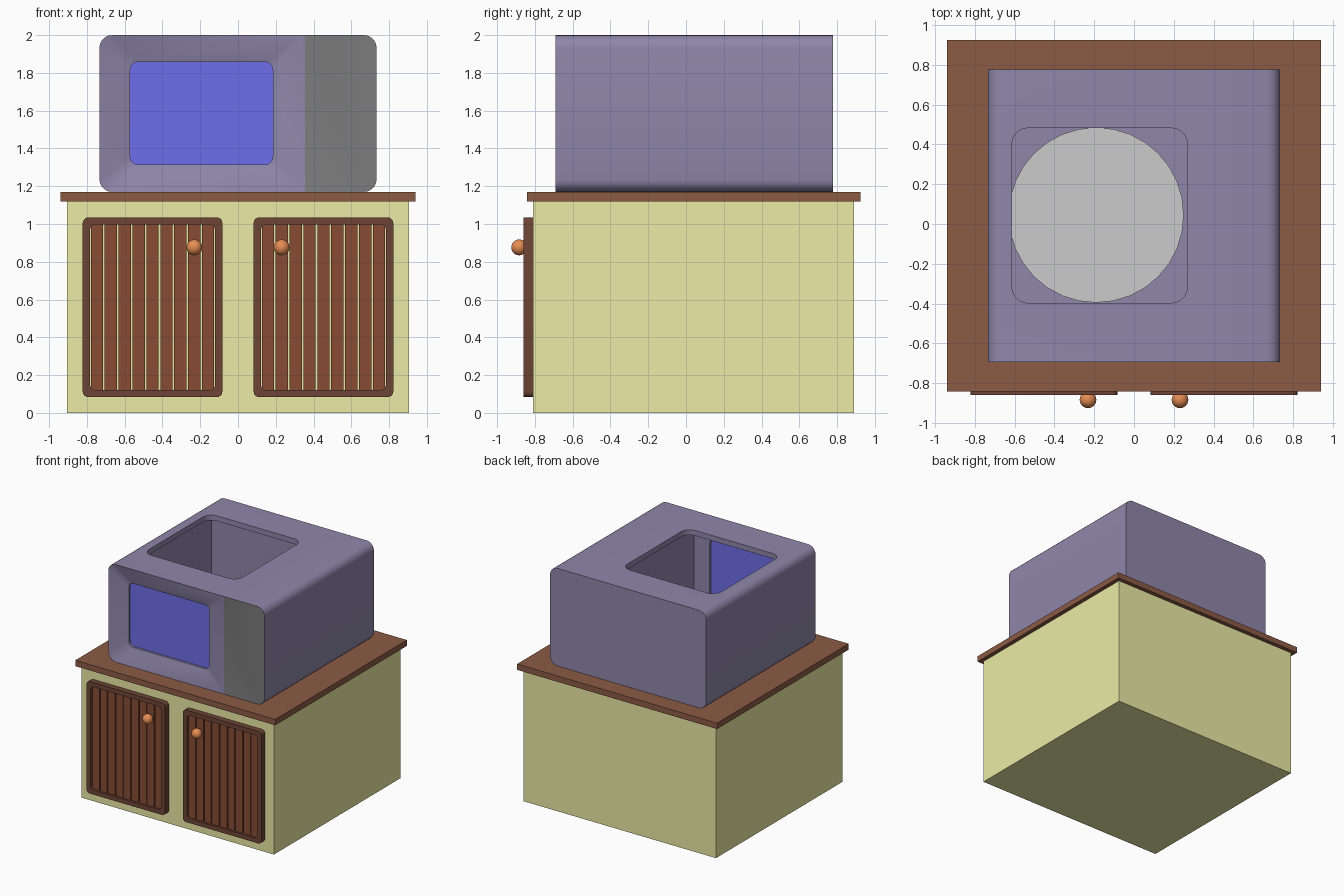
import bpy, bmesh, math

if "Cube" in bpy.data.objects:
    bpy.data.objects.remove(bpy.data.objects["Cube"])


def material(name, r, g, b):
    m = bpy.data.materials.new(name)
    m.diffuse_color = (r, g, b, 1)
    m.use_nodes = True
    m.node_tree.nodes["Principled BSDF"].inputs["Base Color"].default_value = m.diffuse_color
    return m


PURPLE = material("purple", 0.275, 0.243, 0.406)
BLUE = material("blue", 0.155, 0.155, 0.83)
CREAM = material("cream", 0.83, 0.83, 0.38)
COUNTER = material("counter_brown", 0.264, 0.104, 0.059)
SLAT = material("slat_brown", 0.243, 0.073, 0.036)
FRAME = material("frame_brown", 0.155, 0.059, 0.036)
COPPER = material("copper", 0.787, 0.264, 0.084)
DARK = material("panel_grey", 0.205, 0.205, 0.205)


def finish(name, bm, *mats, smooth=False):
    bmesh.ops.remove_doubles(bm, verts=bm.verts, dist=1e-5)
    bmesh.ops.recalc_face_normals(bm, faces=bm.faces)
    me = bpy.data.meshes.new(name)
    bm.to_mesh(me)
    bm.free()
    for m in mats:
        me.materials.append(m)
    ob = bpy.data.objects.new(name, me)
    bpy.context.collection.objects.link(ob)
    if smooth:
        bpy.ops.object.select_all(action='DESELECT')
        ob.select_set(True)
        bpy.context.view_layer.objects.active = ob
        bpy.ops.object.shade_smooth_by_angle(angle=math.radians(35))
    return ob


def box(name, x0, x1, y0, y1, z0, z1, *mats):
    bm = bmesh.new()
    bmesh.ops.create_cube(bm, size=1)
    for v in bm.verts:
        v.co.x = x0 if v.co.x < 0 else x1
        v.co.y = y0 if v.co.y < 0 else y1
        v.co.z = z0 if v.co.z < 0 else z1
    return finish(name, bm, *mats)


def rounded(u0, u1, v0, v1, r_right, r_left, n=5):
    """Rounded rectangle, n+1 points a corner, from the lower right corner."""
    pts = []
    for k, (u, v, su, sv, r) in enumerate(((u1, v0, -1, 1, r_right), (u1, v1, -1, -1, r_right),
                                           (u0, v1, 1, -1, r_left), (u0, v0, 1, 1, r_left))):
        for i in range(n + 1):
            a = math.radians(-90 + 90 * k + 90 * i / n)
            pts.append((u + su * r + r * math.cos(a), v + sv * r + r * math.sin(a)))
    return pts


def ring(bm, pts, y):
    return [bm.verts.new((x, y, z)) for x, z in pts]


def bridge(bm, a, b):
    n = len(a)
    for i in range(n):
        bm.faces.new((a[i], a[(i + 1) % n], b[(i + 1) % n], b[i]))


def prism(name, pts, y0, y1, *mats, smooth=True):
    bm = bmesh.new()
    a, b = ring(bm, pts, y0), ring(bm, pts, y1)
    bridge(bm, a, b)
    bm.faces.new(a)
    bm.faces.new(b)
    return finish(name, bm, *mats, smooth=smooth)


# Cabinet and counter
box("cabinet", -0.905, 0.905, -0.81, 0.89, 0, 1.12, CREAM)
box("countertop", -0.94, 0.94, -0.842, 0.925, 1.12, 1.17, COUNTER)

# Slatted doors with knobs, mirrored left and right
for side, s in (("left", -1), ("right", 1)):
    bm = bmesh.new()
    loops = []
    for inset, r in ((0, 0.03), (0.038, 0.03)):
        pts = [(s * x, z) for x, z in rounded(0.083 + inset, 0.822 - inset,
                                              0.083 + inset, 1.035 - inset, r, r)]
        loops.append((ring(bm, pts, -0.859), ring(bm, pts, -0.81)))
    (of, ob_), (nf, nb) = loops
    for a, b in ((of, ob_), (of, nf), (nf, nb), (nb, ob_)):
        bridge(bm, a, b)
    finish(side + "_door_frame", bm, FRAME, smooth=True)
    for i in range(9):
        xa = s * (0.122 + 0.0735 * i)
        xb = xa + s * 0.065
        if i < 9:
            xa, xb = xa + s * 0.004, xb + s * 0.004
        box(f"{side}_door_slat_{i + 1}", min(xa, xb), max(xa, xb), -0.842, -0.81, 0.115, 1.003, SLAT)
    bm = bmesh.new()
    bmesh.ops.create_uvsphere(bm, u_segments=24, v_segments=12, radius=0.042)
    bmesh.ops.translate(bm, verts=bm.verts, vec=(s * 0.231, -0.883, 0.876))
    finish(side + "_door_knob", bm, COPPER, smooth=True)

# Oven body: rounded shell, sloping window surround, flat control panel
F, B, SPLIT = -0.692, 0.777, 0.354
X, Z0, Z1, R = 0.734, 1.17, 2.0, 0.068
window = rounded(-0.571, 0.184, 1.315, 1.858, 0.04, 0.04)
bm = bmesh.new()
left = rounded(-X, SPLIT, Z0, Z1, 0, R)
right = rounded(SPLIT, X, Z0, Z1, R, 0)
outline = right[:12] + left[12:]
outline = outline[:12] + [(SPLIT, Z1)] + outline[12:] + [(SPLIT, Z0)]
front, back = ring(bm, outline, F), ring(bm, outline, B)
bridge(bm, front, back)
bm.faces.new(back)
panel = bm.faces.new(front[:13] + [front[-1]])
panel.material_index = 1
# outer edge of the surround: square right corners share the split points
surround = [front[-1]] * 6 + [front[12]] * 6 + front[13:25]
lip, pocket = ring(bm, window, -0.65), ring(bm, window, -0.63)
for i in range(24):
    j = (i + 1) % 24
    quad = list(dict.fromkeys((surround[i], surround[j], lip[j], lip[i])))
    bm.faces.new(quad)
bridge(bm, lip, pocket)
bm.faces.new(pocket)
body = finish("oven_body", bm, PURPLE, DARK)

# Cutters: cooking chamber, top opening, inner window recess
chamber = box("chamber_cutter", -0.71, 0.33, -0.58, 0.655, 1.21, 1.955, PURPLE)
recess = prism("recess_cutter", window, -0.60, -0.5, PURPLE, smooth=False)
bm = bmesh.new()
hole = rounded(-0.613, 0.268, -0.397, 0.482, 0.08, 0.08)
lo = [bm.verts.new((x, y, 1.8)) for x, y in hole]
hi = [bm.verts.new((x, y, 2.1)) for x, y in hole]
bridge(bm, lo, hi)
bm.faces.new(lo)
bm.faces.new(hi)
opening = finish("opening_cutter", bm, PURPLE)
bpy.ops.object.select_all(action='DESELECT')
body.select_set(True)
bpy.context.view_layer.objects.active = body
for cutter in (chamber, recess, opening):
    mod = body.modifiers.new("cut", 'BOOLEAN')
    mod.operation = 'DIFFERENCE'
    mod.solver = 'EXACT'
    mod.object = cutter
    bpy.ops.object.modifier_apply(modifier=mod.name)
    bpy.data.objects.remove(cutter)
bpy.ops.object.shade_smooth_by_angle(angle=math.radians(25))

# Window pane and turntable
prism("window_pane", window, -0.632, -0.598, BLUE)
bm = bmesh.new()
bmesh.ops.create_cone(bm, cap_ends=True, segments=32, radius1=0.44, radius2=0.44, depth=0.03)
bmesh.ops.translate(bm, verts=bm.verts, vec=(-0.19, 0.045, 1.225))
finish("turntable", bm, smooth=True)
